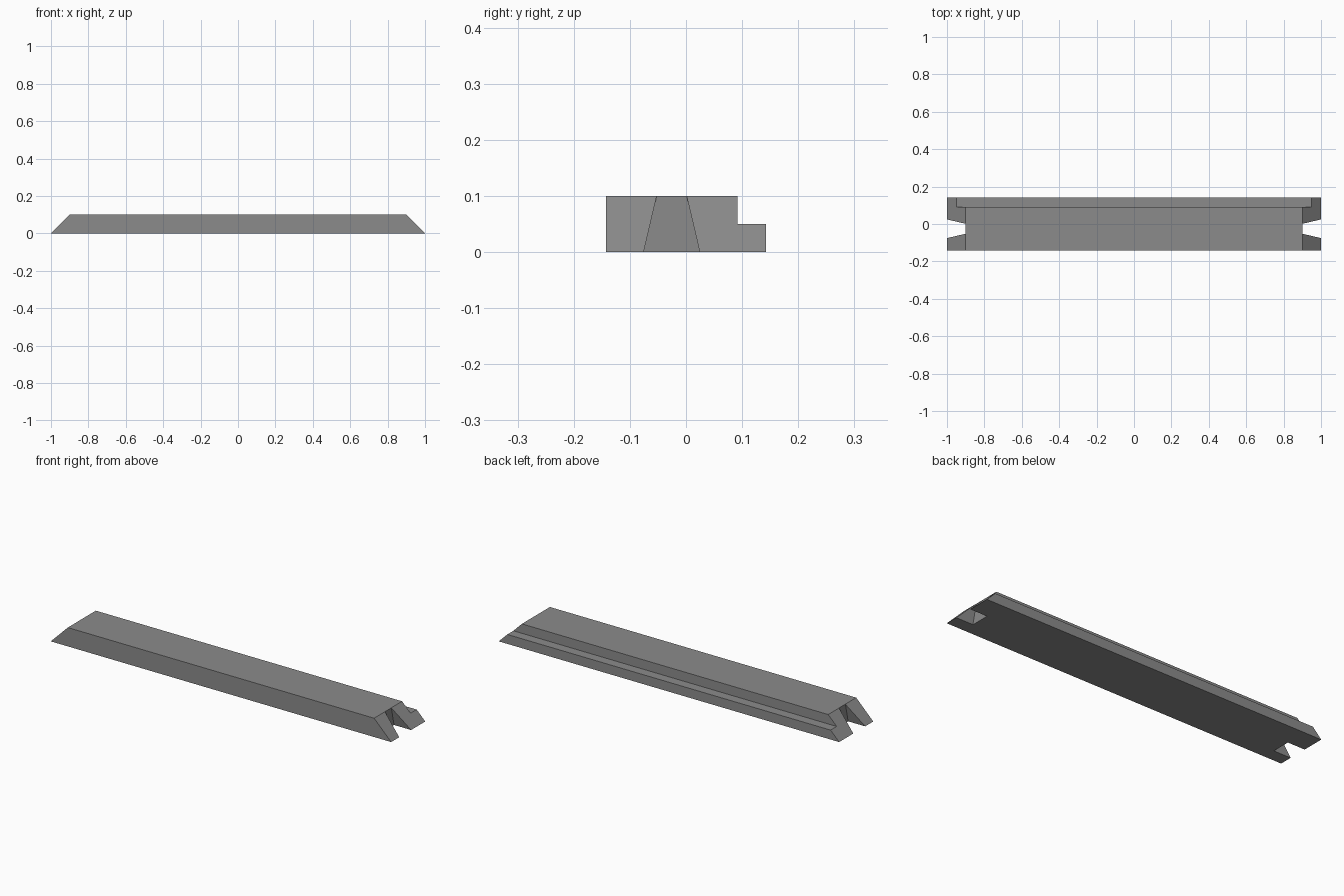
import bpy

if "Cube" in bpy.data.objects:
    bpy.data.objects.remove(bpy.data.objects["Cube"], do_unlink=True)

grey = bpy.data.materials.new("mid_grey")
grey.use_nodes = True
colour = (0.26, 0.26, 0.26, 1)
grey.diffuse_color = colour
grey.node_tree.nodes["Principled BSDF"].inputs["Base Color"].default_value = colour


def extrude_along_x(name, profile, x_start, x_end):
    """Sweep a (y, z) profile in x; the end positions depend on height."""
    n = len(profile)
    verts = [(x_at(z), y, z) for x_at in (x_start, x_end) for y, z in profile]
    faces = [tuple(reversed(range(n))), tuple(range(n, 2 * n))]
    faces += [(i, (i + 1) % n, n + (i + 1) % n, n + i) for i in range(n)]
    mesh = bpy.data.meshes.new(name)
    mesh.from_pydata(verts, [], faces)
    mesh.materials.append(grey)
    obj = bpy.data.objects.new(name, mesh)
    bpy.context.collection.objects.link(obj)
    return obj


# Rail with a stepped back edge and mitred ends
HALF, HEIGHT, DEPTH, STEP = 1.0, 0.1, 0.143, 0.092
section = [(-DEPTH, 0), (DEPTH, 0), (DEPTH, 0.05), (STEP, 0.05),
           (STEP, HEIGHT), (-DEPTH, HEIGHT)]
rail = extrude_along_x("frame_rail", section,
                       lambda z: z - HALF, lambda z: HALF - z)

# Tapered key slot cut into each end, narrowing towards the top
MID = -0.0255
slot = [(MID + side * (0.05 - 0.234 * z), z)
        for side, z in ((-1, -0.02), (1, -0.02), (1, 0.12), (-1, 0.12))]
for name, a, b in (("left_slot_cutter", 0.9, 1.1), ("right_slot_cutter", -1.1, -0.9)):
    cutter = extrude_along_x(name, slot, lambda z: a, lambda z: b)
    cutter.hide_render = True
    cutter.hide_viewport = True
    cutter.display_type = 'WIRE'
    cut = rail.modifiers.new(name, 'BOOLEAN')
    cut.operation = 'DIFFERENCE'
    cut.solver = 'EXACT'
    cut.object = cutter
